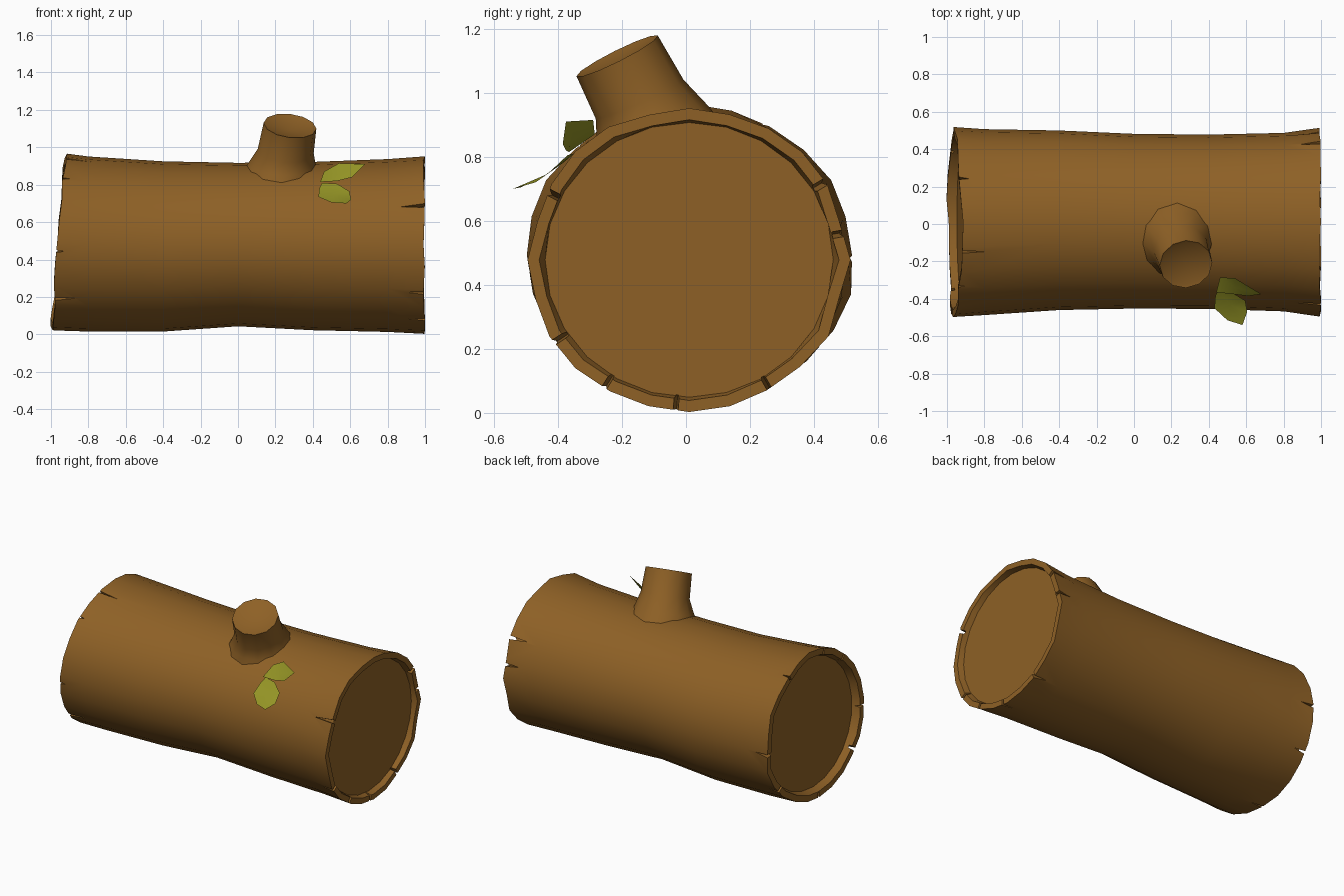
import bpy, bmesh, math, random
from mathutils import Vector

if "Cube" in bpy.data.objects:
    bpy.data.objects.remove(bpy.data.objects["Cube"])
random.seed(4)

def material(name, col):
    m = bpy.data.materials.new(name)
    m.diffuse_color = (*col, 1)
    m.use_nodes = True
    m.node_tree.nodes["Principled BSDF"].inputs["Base Color"].default_value = m.diffuse_color
    return m

BARK = material("bark brown", (0.27, 0.118, 0.019))
LEAF = material("leaf green", (0.30, 0.30, 0.019))

def make(name, bm, mat):
    me = bpy.data.meshes.new(name)
    bm.to_mesh(me)
    bm.free()
    ob = bpy.data.objects.new(name, me)
    bpy.context.collection.objects.link(ob)
    me.materials.append(mat)
    return ob

def smooth(ob, deg):
    bpy.ops.object.select_all(action='DESELECT')
    ob.select_set(True)
    bpy.context.view_layer.objects.active = ob
    bpy.ops.object.shade_smooth_by_angle(angle=math.radians(deg))

def skin(bm, rings):
    """Bridge rings of points and close both ends with a fan."""
    vs = [[bm.verts.new(p) for p in r] for r in rings]
    n = len(vs[0])
    for a, b in zip(vs, vs[1:]):
        for i in range(n):
            j = (i + 1) % n
            bm.faces.new((a[i], a[j], b[j], b[i]))
    for r in (vs[0], vs[-1]):
        c = bm.verts.new(sum((v.co for v in r), Vector()) / n)
        for i in range(n):
            bm.faces.new((r[i], r[(i + 1) % n], c))
    bmesh.ops.recalc_face_normals(bm, faces=bm.faces)

# Log: x, centre y, centre z, radius y, radius z
N = 24
L = (-1, .01, .493, .515, .468)
R = (1, .01, .478, .495, .474)
rows = [(-.8, .01, .483, .497, .468), (-.4, .02, .47, .48, .455), (0, .015, .48, .467, .437),
        (.4, .012, .472, .466, .45), (.8, .01, .475, .477, .462)]
jl = [random.uniform(-.012, .012) for _ in range(N)]
jr = [random.uniform(-.012, .012) for _ in range(N)]

def ring(row, dx=0, dr=0, jit=None, tilt=False):
    x, cy, cz, ry, rz = row
    pts = []
    for i in range(N):
        a = 2 * math.pi * i / N
        j = jit[i] if jit else 0
        px = x + dx
        if tilt:   # slanted, ragged left end
            px += .04 + .037 * math.sin(a) + j * .9
        elif jit:
            px -= abs(j) * .8
        pts.append(Vector((px, cy + (ry + dr + j) * math.cos(a), cz + (rz + dr + j * .5) * math.sin(a))))
    return pts

rings = [ring(L, .05, -.055, None, True), ring(L, 0, -.04, jl, True), ring(L, 0, 0, jl, True)]
rings += [ring(r) for r in rows]
rings += [ring(R, 0, 0, jr), ring(R, 0, -.036, jr), ring(R, -.04, -.045)]
bm = bmesh.new()
skin(bm, rings)
log = make("log", bm, BARK)

# Cracks in the bark rims: thin wedges (angle, length, half width)
cracks = {-1: [(108, .22, .012), (62, .12, .02), (132, .1, .018), (184, .07, .016),
               (218, .13, .016), (0, .13, .018), (325, .1, .015), (270, .1, .012)],
          1: [(153, .14, .014), (213, .1, .014), (238, .1, .012), (10, .1, .016),
              (31, .12, .016), (300, .1, .012), (265, .08, .012)]}
bm = bmesh.new()
for side, items in cracks.items():
    for deg, length, w in items:
        a = math.radians(deg)
        rad = Vector((0, math.cos(a), math.sin(a)))
        tan = Vector((0, -math.sin(a), math.cos(a)))
        tip = .94 - length + .06 if side < 0 else 1 - length
        layers = []
        for r in (.0, .18):
            base = Vector((0, .01 + (.455 + r) * rad.y, .48 + (.425 + r) * rad.z))
            layers.append([bm.verts.new(base + Vector((side * x, 0, 0)) + tan * t)
                           for x, t in ((tip, .004), (1.04, w), (1.04, -w))])
        lo, hi = layers
        fs = [bm.faces.new(lo), bm.faces.new(hi)]
        fs += [bm.faces.new((lo[i], lo[(i + 1) % 3], hi[(i + 1) % 3], hi[i])) for i in range(3)]
bmesh.ops.recalc_face_normals(bm, faces=bm.faces)
cutter = make("crack_cutter", bm, BARK)
cutter.hide_render = True
mod = log.modifiers.new("cracks", 'BOOLEAN')
mod.operation = 'DIFFERENCE'
mod.solver = 'EXACT'
mod.object = cutter
bpy.context.view_layer.objects.active = log
bpy.ops.object.modifier_apply(modifier=mod.name)
bpy.data.objects.remove(cutter)
smooth(log, 32)

# Branch stub: centre, radius, tilted rings flaring into the log
def disc(c, r, axis, n=12):
    ax = Vector(axis).normalized()
    u = Vector((1, 0, 0)) - ax * ax.x
    u.normalize()
    v = ax.cross(u)
    return [Vector(c) + (u * math.cos(2 * math.pi * i / n) + v * math.sin(2 * math.pi * i / n)) * r
            for i in range(n)]

top_axis = (.12, -.44, .88)
bm = bmesh.new()
skin(bm, [disc((.23, -.08, .82), .225, (.05, -.25, .95)),
          disc((.235, -.105, .905), .182, (.05, -.3, .95)),
          disc((.255, -.145, .98), .15, (.08, -.4, .9)),
          disc((.278, -.215, 1.115), .142, top_axis),
          disc((.278, -.213, 1.109), .125, top_axis)])
bm.verts.ensure_lookup_table()
bm.verts[-1].co -= Vector(top_axis) * .02   # hollow cut face
smooth(make("branch_stub", bm, BARK), 40)

# Leaves: outlines with a slightly sunken middle
outlines = {
    "upper_leaf": [(.44, -.365, .815), (.46, -.285, .87), (.54, -.29, .915), (.68, -.375, .91),
                   (.61, -.385, .84), (.53, -.375, .82)],
    "lower_leaf": [(.45, -.35, .81), (.53, -.37, .805), (.595, -.41, .765), (.605, -.47, .72),
                   (.58, -.54, .70), (.50, -.515, .705), (.43, -.45, .735), (.435, -.385, .78)]}
for name, pts in outlines.items():
    bm = bmesh.new()
    vs = [bm.verts.new(p) for p in pts]
    c = bm.verts.new(sum((v.co for v in vs), Vector()) / len(vs) + Vector((0, .004, -.006)))
    for i in range(len(vs)):
        bm.faces.new((vs[i], vs[(i + 1) % len(vs)], c))
    bmesh.ops.recalc_face_normals(bm, faces=bm.faces)
    if sum(f.normal.z for f in bm.faces) < 0:
        bmesh.ops.reverse_faces(bm, faces=bm.faces)
    smooth(make(name, bm, LEAF), 30)
